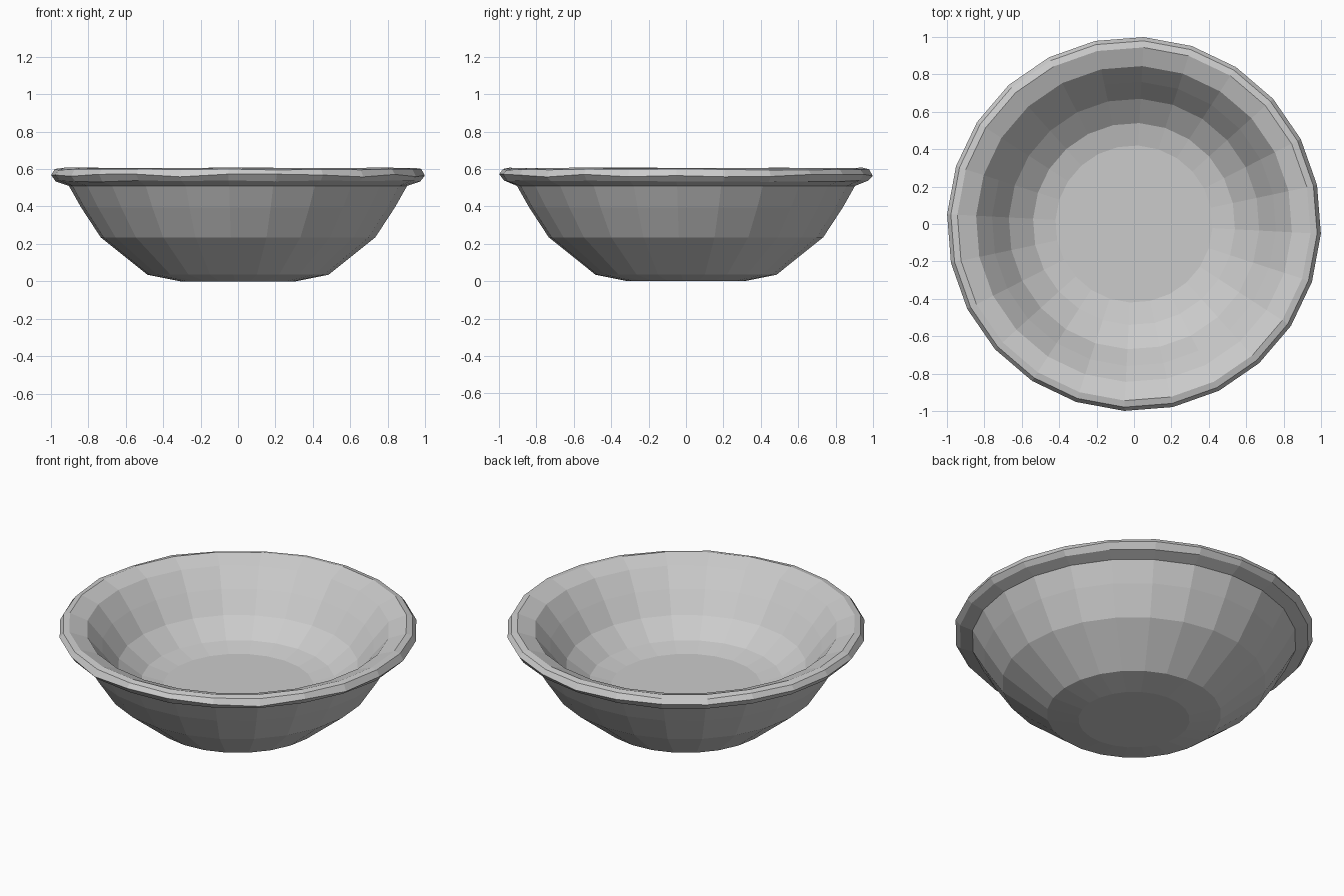
import bpy, bmesh, math, random

if "Cube" in bpy.data.objects:
    bpy.data.objects.remove(bpy.data.objects["Cube"])

random.seed(4)
SIDES = 24
TURN = math.radians(-3)

# Profile from the foot, up the outside, over the lip, down to the inner floor:
# radius, height, wobble
profile = [
    (0.31, 0.004, 0), (0.485, 0.035, 0), (0.735, 0.235, 0), (0.84, 0.395, 0),
    (0.905, 0.51, 0), (0.975, 0.535, 0.004), (1.0, 0.565, 0.008),
    (0.98, 0.597, 0.004), (0.945, 0.606, 0.002), (0.845, 0.568, 0),
    (0.76, 0.465, 0), (0.67, 0.345, 0), (0.54, 0.25, 0), (0.42, 0.222, 0),
]

bm = bmesh.new()

# Lathe rings, with a slightly uneven hand-made lip
rings = []
for r, z, wobble in profile:
    ring = []
    for i in range(SIDES):
        a = TURN + 2 * math.pi * i / SIDES
        dz = random.uniform(-wobble, wobble)
        ring.append(bm.verts.new((r * math.cos(a), r * math.sin(a), z + dz)))
    rings.append(ring)

# Walls
for low, high in zip(rings, rings[1:]):
    for i in range(SIDES):
        j = (i + 1) % SIDES
        bm.faces.new((low[i], low[j], high[j], high[i]))

# Underside and inner floor
for v in rings[0]:
    v.co.z = 0.0
bm.faces.new(rings[0][::-1])
bm.faces.new(rings[-1])
bmesh.ops.recalc_face_normals(bm, faces=bm.faces)

mesh = bpy.data.meshes.new("bowl")
bm.to_mesh(mesh)
bm.free()
bowl = bpy.data.objects.new("bowl", mesh)
bpy.context.collection.objects.link(bowl)
